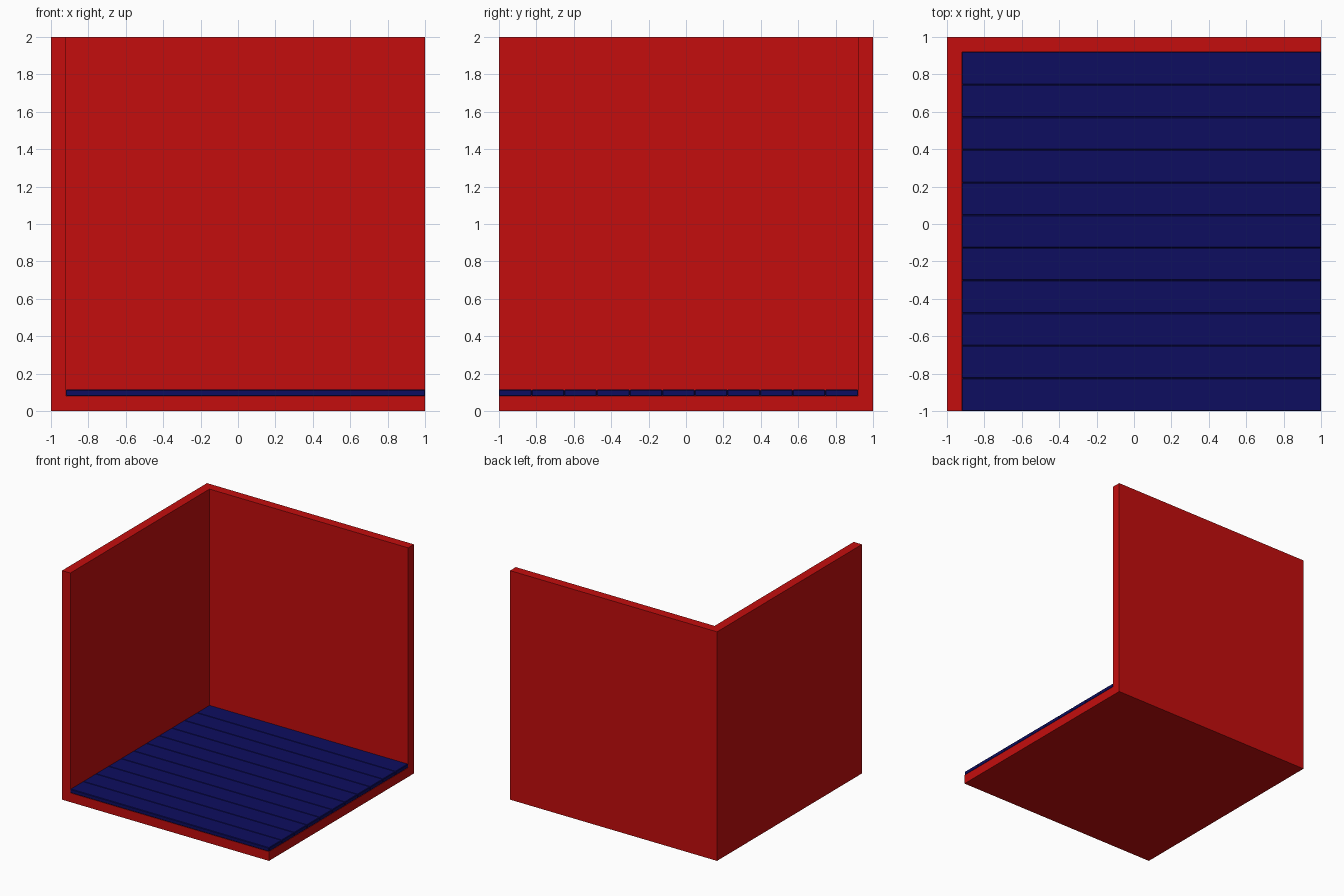
import bpy, bmesh
from mathutils import Vector

if "Cube" in bpy.data.objects:
    bpy.data.objects.remove(bpy.data.objects["Cube"])

T = 0.08            # wall and floor thickness
PLANKS = 11
Z0, Z1 = 0.08, 0.114


def material(name, rgb):
    m = bpy.data.materials.new(name)
    m.diffuse_color = (*rgb, 1)
    m.use_nodes = True
    m.node_tree.nodes["Principled BSDF"].inputs["Base Color"].default_value = m.diffuse_color
    return m


red = material("wall_red", (0.55, 0.004, 0.004))
navy = material("plank_navy", (0.004, 0.004, 0.115))


def box(name, lo, hi, mat):
    lo, hi = Vector(lo), Vector(hi)
    bm = bmesh.new()
    bmesh.ops.create_cube(bm, size=1)
    bmesh.ops.scale(bm, vec=hi - lo, verts=bm.verts)
    bmesh.ops.translate(bm, vec=(lo + hi) / 2, verts=bm.verts)
    me = bpy.data.meshes.new(name)
    bm.to_mesh(me)
    bm.free()
    me.materials.append(mat)
    ob = bpy.data.objects.new(name, me)
    bpy.context.collection.objects.link(ob)
    return ob


# room shell: a cube with its interior carved out, open at front, right and top
shell = box("room_shell", (-1, -1, 0), (1, 1, 2), red)
cutter = box("room_cutter", (-1 + T, -1.5, T), (1.5, 1 - T, 2.5), red)
cut = shell.modifiers.new("carve", 'BOOLEAN')
cut.operation = 'DIFFERENCE'
cut.solver = 'EXACT'
cut.object = cutter
bpy.context.view_layer.objects.active = shell
bpy.ops.object.modifier_apply(modifier=cut.name)
bpy.data.objects.remove(cutter)

# floor boards running left to right, with slightly eased edges
pitch = (2 - T) / PLANKS
for i in range(PLANKS):
    y = -1 + i * pitch
    plank = box(f"floor_plank_{i + 1}", (-1 + T, y, Z0), (1, y + pitch, Z1), navy)
    bev = plank.modifiers.new("eased_edges", 'BEVEL')
    bev.width = 0.004
    bev.segments = 1
